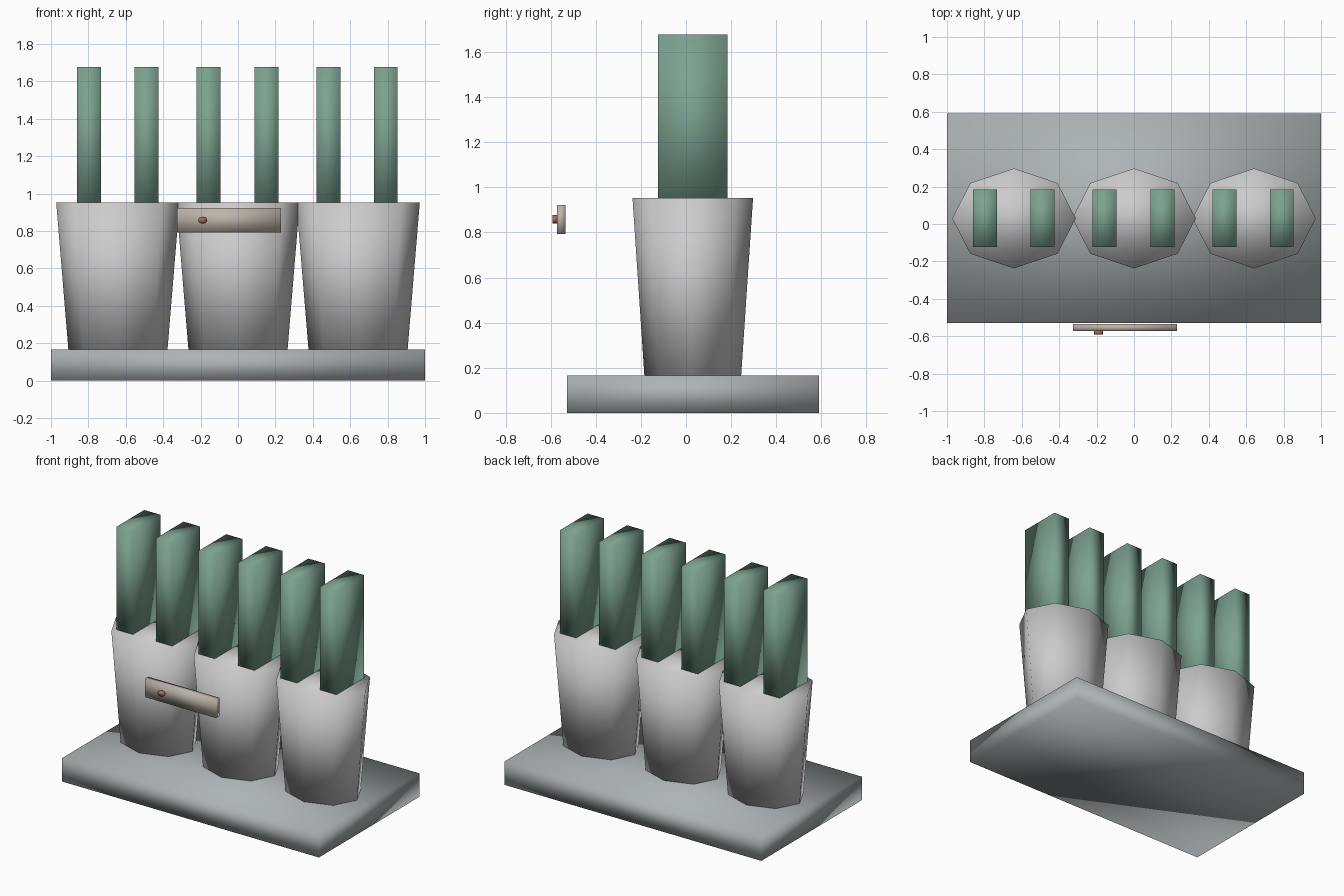
import bpy
import math

if "Cube" in bpy.data.objects:
    bpy.data.objects.remove(bpy.data.objects["Cube"])


def material(name, rgb):
    mat = bpy.data.materials.new(name)
    mat.diffuse_color = (*rgb, 1)
    mat.use_nodes = True
    mat.node_tree.nodes["Principled BSDF"].inputs["Base Color"].default_value = mat.diffuse_color
    return mat


def finish(obj, name, mat=None):
    """Name the part, bake its scale and give it the soft all-over shading."""
    obj.name = obj.data.name = name
    bpy.ops.object.transform_apply(location=False, rotation=True, scale=True)
    bpy.ops.object.shade_smooth()
    if mat:
        obj.data.materials.append(mat)
    return obj


def box(name, lo, hi, mat=None):
    centre = [(a + b) / 2 for a, b in zip(lo, hi)]
    bpy.ops.mesh.primitive_cube_add(size=1, location=centre)
    obj = bpy.context.object
    obj.scale = [b - a for a, b in zip(lo, hi)]
    return finish(obj, name, mat)


green = material("green", (0.2, 0.36, 0.28))
cream = material("warm_grey", (0.5, 0.46, 0.4))
red = material("dull_red", (0.4, 0.14, 0.11))
slate = material("cool_grey", (0.42, 0.45, 0.46))

# Base slab
box("base", (-1, -0.528, 0), (1, 0.59, 0.166), slate)

# Three tapered, slightly squashed eight-sided holders
z0, z1 = 0.166, 0.953
for i, x in enumerate((-0.642, 0, 0.642)):
    bpy.ops.mesh.primitive_cone_add(vertices=8, radius1=0.265, radius2=0.33,
                                    depth=z1 - z0, location=(x, 0.03, (z0 + z1) / 2))
    cup = bpy.context.object
    cup.scale.y = 0.81
    finish(cup, f"holder_{i + 1}")

# Two upright green bars standing in each holder
for i, x in enumerate((-0.796, -0.49, -0.158, 0.152, 0.483, 0.79)):
    box(f"bar_{i + 1}", (x - 0.064, -0.124, 0.9), (x + 0.064, 0.185, 1.678), green)

# Small plate floating in front, with a button on it
box("front_plate", (-0.325, -0.573, 0.793), (0.23, -0.535, 0.922), cream)
bpy.ops.mesh.primitive_cylinder_add(vertices=8, radius=0.025, depth=0.025,
                                    location=(-0.19, -0.5795, 0.858),
                                    rotation=(math.pi / 2, 0, 0))
button = bpy.context.object
button.scale.y = 0.74
finish(button, "button", red)
